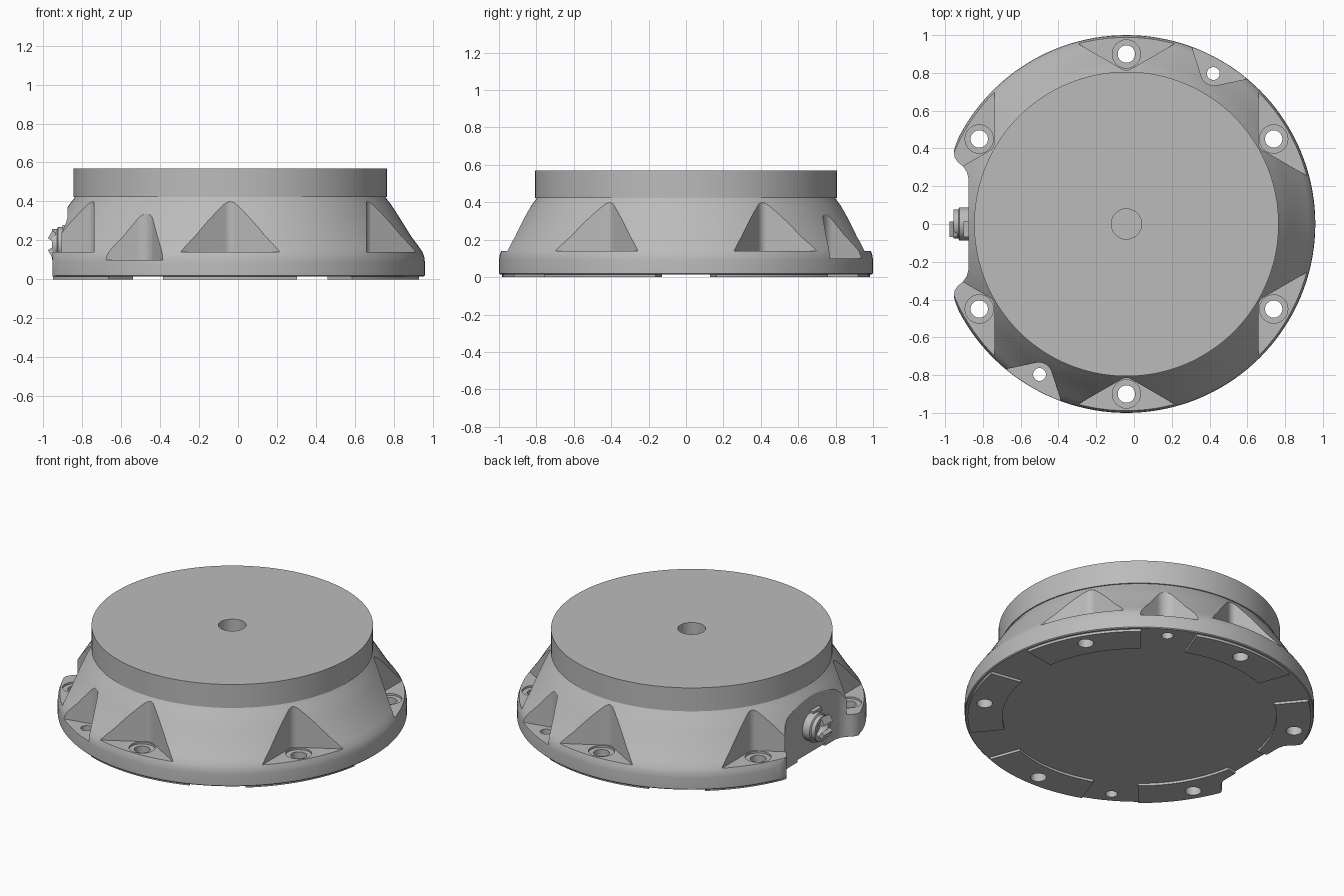
import bpy, bmesh, math
from math import cos, sin, pi, radians
from mathutils import Matrix, Vector

old = bpy.data.objects.get("Cube")
if old:
    bpy.data.objects.remove(old, do_unlink=True)

AXIS = Vector((-0.04, 0, 0))      # turning axis of the housing
grey = bpy.data.materials.new("machined grey")
grey.use_nodes = True
grey.diffuse_color = (0.5, 0.5, 0.5, 1)
grey.node_tree.nodes["Principled BSDF"].inputs["Base Color"].default_value = (0.5, 0.5, 0.5, 1)


def finish(name, bm):
    bmesh.ops.remove_doubles(bm, verts=bm.verts, dist=1e-5)
    bmesh.ops.recalc_face_normals(bm, faces=bm.faces)
    mesh = bpy.data.meshes.new(name)
    bm.to_mesh(mesh)
    bm.free()
    mesh.materials.append(grey)
    ob = bpy.data.objects.new(name, mesh)
    ob.location = AXIS
    bpy.context.collection.objects.link(ob)
    return ob


def turned(name, profile, steps=144):
    """Revolve (radius, height) points around z."""
    bm = bmesh.new()
    vs = [bm.verts.new((r, 0, z)) for r, z in profile]
    es = [bm.edges.new(p) for p in zip(vs, vs[1:])]
    bmesh.ops.spin(bm, geom=vs + es, cent=(0, 0, 0), axis=(0, 0, 1),
                   angle=2 * pi, steps=steps, use_merge=True)
    return finish(name, bm)


def add_prism(bm, outline, z0, z1):
    face = bm.faces.new([bm.verts.new((x, y, z0)) for x, y in outline])
    ext = bmesh.ops.extrude_face_region(bm, geom=[face])["geom"]
    top = [v for v in ext if isinstance(v, bmesh.types.BMVert)]
    bmesh.ops.translate(bm, verts=top, vec=(0, 0, z1 - z0))


def prism(name, outline, z0, z1):
    bm = bmesh.new()
    add_prism(bm, outline, z0, z1)
    return finish(name, bm)


def circle(r, cx=0, cy=0, n=32):
    return [(cx + r * cos(2 * pi * i / n), cy + r * sin(2 * pi * i / n)) for i in range(n)]


def wedge(angle, half, dist, r, length=0.6, n=12):
    """V-shaped outline with a round nose, opening outward along angle."""
    a, h = radians(angle), radians(half)
    start, stop = h + pi / 2, 1.5 * pi - h
    arc = [(dist + r * cos(t), r * sin(t))
           for t in (start + (stop - start) * i / n for i in range(n + 1))]
    first = (arc[0][0] + length * cos(h), arc[0][1] + length * sin(h))
    last = (first[0], -first[1])
    return [(x * cos(a) - y * sin(a), x * sin(a) + y * cos(a))
            for x, y in [first] + arc + [last]]


def cut(ob, cutters):
    for c in cutters:
        m = ob.modifiers.new("cut", 'BOOLEAN')
        m.operation, m.solver, m.object = 'DIFFERENCE', 'EXACT', c
    bpy.context.view_layer.update()
    deps = bpy.context.evaluated_depsgraph_get()
    mesh = bpy.data.meshes.new_from_object(ob.evaluated_get(deps))
    ob.modifiers.clear()
    ob.data = mesh


# Flared housing and the turned cap on top
housing = turned("housing", [(0, 0.015), (0.995, 0.015), (1, 0.02), (1, 0.09), (0.997, 0.115),
                             (0.988, 0.14), (0.966, 0.172), (0.93, 0.22), (0.868, 0.32),
                             (0.826, 0.385), (0.806, 0.41), (0.797, 0.425), (0, 0.425)])
cap = turned("cap", [(0, 0.422), (0.806, 0.422), (0.806, 0.57), (0.08, 0.57),
                     (0.08, 0.47), (0, 0.47)])

# Raised foot pads under the rim
bm = bmesh.new()
for k in range(6):
    span = [radians(60 * k + 9.5 + 41 * i / 14) for i in range(15)]
    ring = [(0.983 * cos(t), 0.983 * sin(t)) for t in span]
    ring += [(0.785 * cos(t), 0.785 * sin(t)) for t in reversed(span)]
    add_prism(bm, ring, 0, 0.0155)
foot_pads = finish("foot_pads", bm)

# Cutters: bolt pockets, counterbores, holes and the side notch
pockets, holes = [], []
for k in range(6):
    angle = 30 + 60 * k
    x, y = 0.9 * cos(radians(angle)), 0.9 * sin(radians(angle))
    pockets.append(prism("bolt_pocket", wedge(angle, 60, 0.865, 0.05), 0.14, 0.6))
    pockets.append(prism("counterbore", circle(0.075, x, y), 0.128, 0.2))
    holes.append(prism("bolt_hole", circle(0.046, x, y), -0.1, 0.3))
for angle in (60, 240):
    x, y = 0.92 * cos(radians(angle)), 0.92 * sin(radians(angle))
    pockets.append(prism("pin_pocket", wedge(angle, 48, 0.927, 0.07), 0.1, 0.6))
    holes.append(prism("pin_hole", circle(0.034, x, y), -0.1, 0.3))

side = [(-0.836, 0.24), (-0.845, 0.275), (-0.865, 0.305), (-0.893, 0.328),
        (-0.909, 0.352), (-0.914, 0.38), (-0.908, 0.41), (-0.89, 0.455), (-1.2, 0.5)]
notch = prism("notch", side + [(x, -y) for x, y in reversed(side)], -0.1, 0.419)

cut(housing, pockets + holes + [notch])
cut(foot_pads, holes + [notch])
for c in pockets + holes + [notch]:
    bpy.data.objects.remove(c, do_unlink=True)

# Cable connector on the notch wall: hollow sleeve, collar and grip tabs
sleeve = turned("connector_sleeve", [(0, -0.02), (0.088, -0.02), (0.088, 0.045), (0.078, 0.05),
                                     (0.078, 0.075), (0.056, 0.075), (0.056, 0.02), (0, 0.02)], 48)
bm = bmesh.new()
for k in range(6):
    place = Matrix.Rotation(radians(60 * k), 4, 'Z') @ Matrix.Translation((0.087, 0, 0.028))
    bmesh.ops.create_cube(bm, size=1, matrix=place @ Matrix.Diagonal((0.024, 0.045, 0.084, 1)))
tabs = finish("connector_tabs", bm)
for ob in (sleeve, tabs):
    ob.rotation_euler = (0, -pi / 2, 0)
    ob.location = (-0.88, 0, 0.18)
tabs.rotation_euler = (pi / 2, -pi / 2, 0)

# Smooth shading with crisp edges
bpy.ops.object.select_all(action='DESELECT')
for ob in (housing, cap, foot_pads, sleeve):
    ob.select_set(True)
bpy.context.view_layer.objects.active = housing
bpy.ops.object.shade_smooth_by_angle(angle=radians(25))
